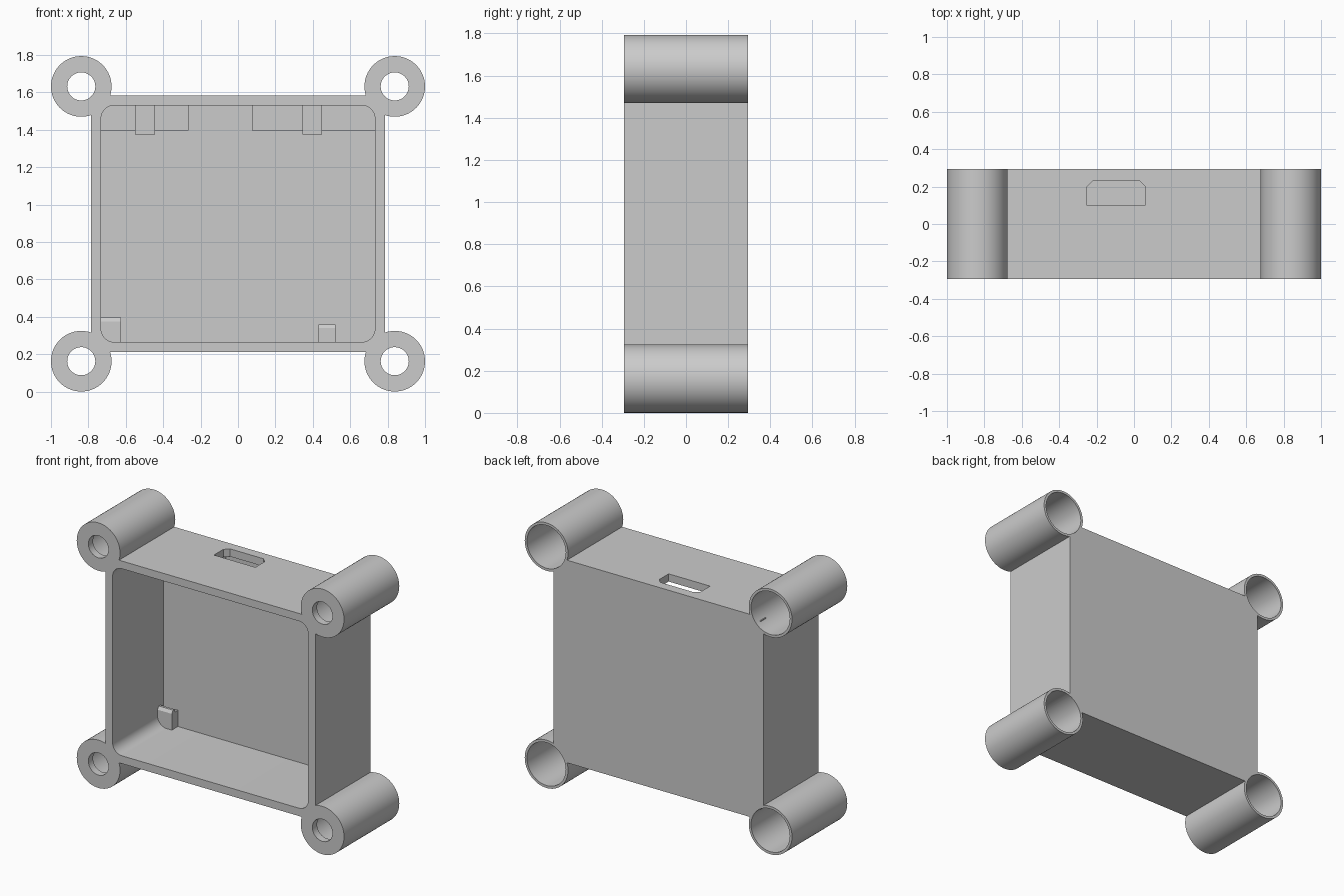
import bpy, bmesh, math

if "Cube" in bpy.data.objects:
    bpy.data.objects.remove(bpy.data.objects["Cube"])

FRONT, BACK = -0.295, 0.295
FLOOR = 0.25                      # inner face of the back wall
POSTS = [(sx * 0.838, z) for sx in (-1, 1) for z in (0.1625, 1.6315)]

grey = bpy.data.materials.new("grey plastic")
grey.diffuse_color = (0.6, 0.6, 0.6, 1)
grey.use_nodes = True
grey.node_tree.nodes["Principled BSDF"].inputs["Base Color"].default_value = grey.diffuse_color


def prism(name, pts, axis, a, b):
    """Extrude a 2D outline along an axis; pts are the other two coordinates in xyz order."""
    bm = bmesh.new()
    def at(p, t):
        c = list(p)
        c.insert("xyz".index(axis), t)
        return c
    face = bm.faces.new([bm.verts.new(at(p, a)) for p in pts])
    ext = bmesh.ops.extrude_face_region(bm, geom=[face])
    for v in ext["geom"]:
        if isinstance(v, bmesh.types.BMVert):
            v.co["xyz".index(axis)] = b
    bmesh.ops.recalc_face_normals(bm, faces=bm.faces)
    me = bpy.data.meshes.new(name)
    bm.to_mesh(me)
    bm.free()
    ob = bpy.data.objects.new(name, me)
    bpy.context.collection.objects.link(ob)
    me.materials.append(grey)
    return ob


def rect(x0, x1, z0, z1):
    return [(x0, z0), (x1, z0), (x1, z1), (x0, z1)]


def circle(cx, cz, r, n=64):
    return [(cx + r * math.cos(2 * math.pi * i / n), cz + r * math.sin(2 * math.pi * i / n))
            for i in range(n)]


def rounded(x0, x1, z0, z1, r, n=10):
    centres = [(x1 - r, z1 - r), (x0 + r, z1 - r), (x0 + r, z0 + r), (x1 - r, z0 + r)]
    return [(cx + r * math.cos(math.pi / 2 * (q + i / n)), cz + r * math.sin(math.pi / 2 * (q + i / n)))
            for q, (cx, cz) in enumerate(centres) for i in range(n + 1)]


def combine(ob, other, op):
    mod = ob.modifiers.new(op, "BOOLEAN")
    mod.object, mod.operation, mod.solver = other, op, "EXACT"
    bpy.context.view_layer.objects.active = ob
    bpy.ops.object.modifier_apply(modifier=mod.name)
    bpy.data.objects.remove(other)


# Case body with four corner posts
case = prism("case", rect(-0.785, 0.785, 0.212, 1.582), "y", FRONT, BACK)
for x, z in POSTS:
    combine(case, prism("post", circle(x, z, 0.162), "y", FRONT, BACK), "UNION")

# Open cavity, wide post bores from the back, small screw holes in front
combine(case, prism("cavity", rounded(-0.732, 0.732, 0.265, 1.53, 0.07), "y", FRONT - 0.1, FLOOR),
        "DIFFERENCE")
for x, z in POSTS:
    combine(case, prism("bore", circle(x, z, 0.145), "y", FRONT + 0.05, BACK + 0.1), "DIFFERENCE")
    combine(case, prism("hole", circle(x, z, 0.075), "y", FRONT - 0.1, FRONT + 0.1), "DIFFERENCE")

# Connector slot in the top wall
slot = [(-0.25, 0.10), (0.06, 0.10), (0.06, 0.20), (0.03, 0.23), (-0.22, 0.23), (-0.25, 0.20)]
combine(case, prism("slot", slot, "z", 1.45, 1.7), "DIFFERENCE")


# Board supports under the top wall, each with a small overhanging tab
for side, x0, x1, t0, t1 in (("left", -0.735, -0.265, -0.55, -0.445), ("right", 0.075, 0.735, 0.345, 0.45)):
    prism(side + " upper support", rect(x0, x1, 1.395, 1.535), "y", 0.195, FLOOR + 0.005)
    prism(side + " upper tab", rect(t0, t1, 1.375, 1.535), "y", 0.17, 0.2)

# Lower clips with a chamfered lip at the front edge
for side, x0, x1, z in (("left", -0.735, -0.625, 0.375), ("right", 0.43, 0.52, 0.34)):
    prof = [(0.185, 0.26), (0.185, z), (0.198, z + 0.02), (0.215, z + 0.02), (0.22, z),
            (FLOOR + 0.005, z), (FLOOR + 0.005, 0.26)]
    prism(side + " lower clip", prof, "x", x0, x1)

# Smooth the round walls, keep the edges sharp
for ob in bpy.context.scene.objects:
    ob.select_set(True)
bpy.context.view_layer.objects.active = case
bpy.ops.object.shade_smooth_by_angle(angle=math.radians(30))
